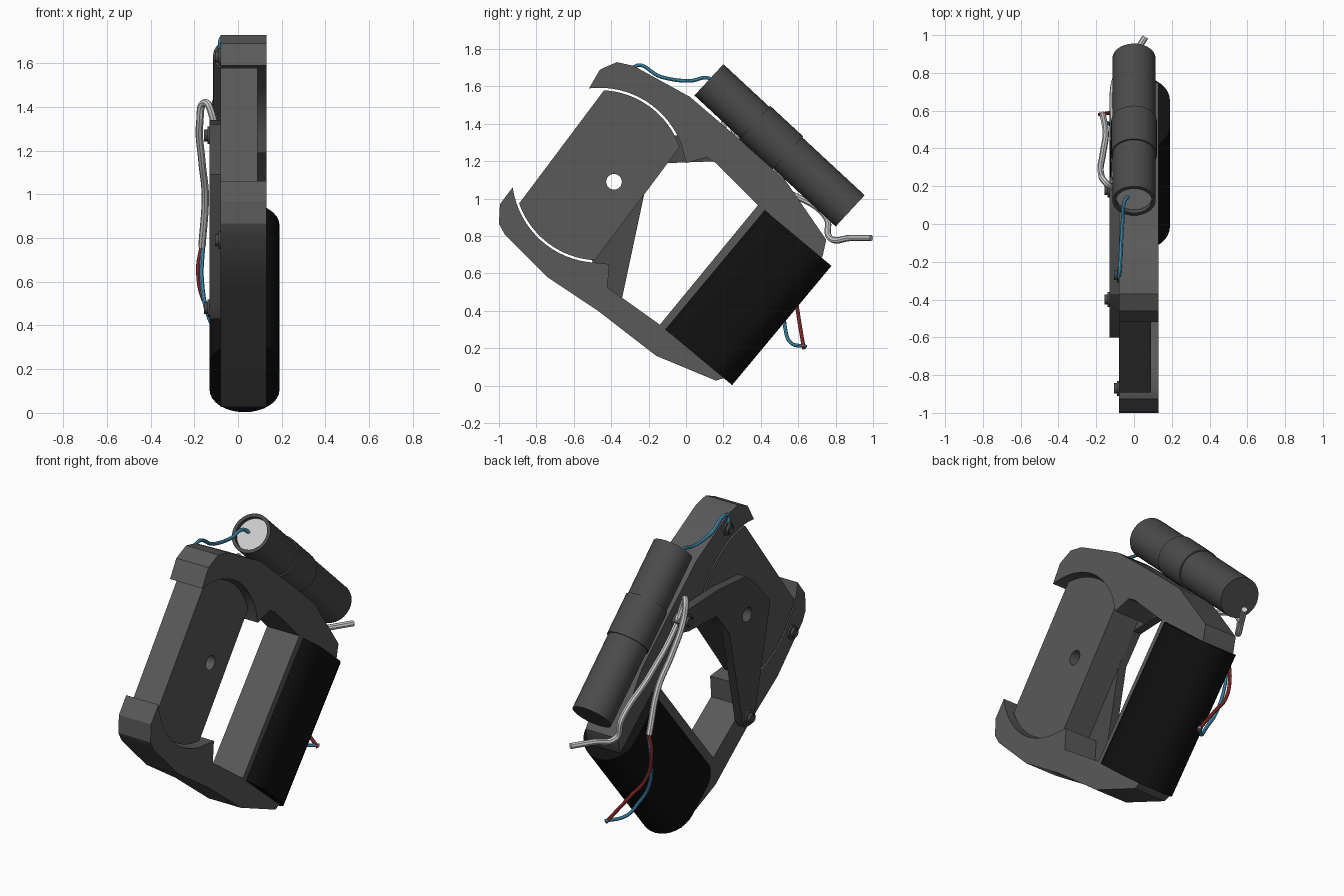
import bpy, bmesh, math
from mathutils import Vector, Matrix

if "Cube" in bpy.data.objects:
    bpy.data.objects.remove(bpy.data.objects["Cube"])

def material(name, r, g, b):
    m = bpy.data.materials.new(name)
    m.diffuse_color = (r, g, b, 1)
    m.use_nodes = True
    m.node_tree.nodes["Principled BSDF"].inputs["Base Color"].default_value = m.diffuse_color
    return m

STEEL = material("dark_steel", .1, .1, .1)
PLATE = material("darker_plate", .07, .07, .07)
BLACK = material("black_winding", .005, .005, .005)
CASE = material("dark_case", .07, .07, .07)
PALE = material("pale_grey", .6, .6, .6)
BLUE = material("blue", .07, .37, .6)
RED = material("red", .4, .04, .04)

def to_mesh(ob, mat, smooth=True):
    bpy.context.collection.objects.link(ob)
    bpy.ops.object.select_all(action='DESELECT')
    bpy.context.view_layer.objects.active = ob
    ob.select_set(True)
    if ob.type == 'CURVE':
        bpy.ops.object.convert(target='MESH')
        ob = bpy.context.object
    ob.data.materials.clear()
    ob.data.materials.append(mat)
    if smooth:
        bpy.ops.object.shade_smooth_by_angle(angle=math.radians(30))
    return ob

def frame(origin, ax, ay, az):
    m = Matrix((ax, ay, az)).transposed().to_4x4()
    m.translation = origin
    return m

def side(x):  # profile drawn in the YZ plane, thickness along X
    return frame((x, 0, 0), (0, 1, 0), (0, 0, 1), (1, 0, 0))

def slab(name, loops, depth, matrix, mat):
    cu = bpy.data.curves.new(name, 'CURVE')
    cu.dimensions = '2D'
    cu.fill_mode = 'BOTH'
    cu.extrude = depth / 2
    for pts in loops:
        s = cu.splines.new('POLY')
        s.points.add(len(pts) - 1)
        for p, q in zip(s.points, pts):
            p.co = (q[0], q[1], 0, 1)
        s.use_cyclic_u = True
    ob = bpy.data.objects.new(name, cu)
    ob.matrix_world = matrix
    return to_mesh(ob, mat)

def wire(name, pts, radius, mat):
    cu = bpy.data.curves.new(name, 'CURVE')
    cu.dimensions = '3D'
    cu.bevel_depth = radius
    cu.bevel_resolution = 2
    cu.resolution_u = 8
    cu.use_fill_caps = True
    s = cu.splines.new('BEZIER')
    s.bezier_points.add(len(pts) - 1)
    for b, p in zip(s.bezier_points, pts):
        b.co = p
        b.handle_left_type = b.handle_right_type = 'AUTO'
    return to_mesh(bpy.data.objects.new(name, cu), mat)

def cylinder(name, centre, axis, radius, length, mat, recess=0, segs=40):
    bm = bmesh.new()
    bmesh.ops.create_cone(bm, cap_ends=True, segments=segs, radius1=radius,
                          radius2=radius, depth=length)
    if recess:
        top = max(bm.faces, key=lambda f: f.calc_center_median().z)
        bmesh.ops.inset_region(bm, faces=[top], thickness=radius * .17)
        r = bmesh.ops.extrude_discrete_faces(bm, faces=[top])
        bmesh.ops.translate(bm, verts=r['faces'][0].verts, vec=(0, 0, -recess))
    me = bpy.data.meshes.new(name)
    bm.to_mesh(me)
    bm.free()
    ob = bpy.data.objects.new(name, me)
    ob.matrix_world = (Matrix.Translation(centre)
                       @ Vector(axis).to_track_quat('Z', 'Y').to_matrix().to_4x4())
    return to_mesh(ob, mat)

def arc(c, r, a0, a1, n=16):
    return [(c[0] + r * math.cos(a0 + (a1 - a0) * i / n),
             c[1] + r * math.sin(a0 + (a1 - a0) * i / n)) for i in range(n + 1)]

def angle(c, p):
    return math.atan2(p[1] - c[1], p[0] - c[0]) % math.tau

BORE = (-.463, 1.125)
PIVOT = (-.385, 1.09)
R = .468

# C-shaped core: two curved pole arms joined through the winding
upper = arc(BORE, R, angle(BORE, (-.03, 1.28)), angle(BORE, (-.52, 1.60)))
lower = arc(BORE, R, angle(BORE, (-.93, 1.06)), angle(BORE, (-.48, .66)))
core = ([(.385, .965), (.16, 1.19), (.11, 1.22), (0, 1.19)] + upper
        + [(-.46, 1.69), (-.37, 1.73), (-.28, 1.71), (.02, 1.545), (.26, 1.34),
           (.53, 1.10), (.75, .78), (.73, .69), (.2, .04), (.16, .027),
           (-.16, .16), (-.47, .40), (-.74, .58), (-.97, .81), (-1, .866),
           (-.995, .97)] + lower
        + [(-.41, .65), (-.42, .524), (-.35, .476), (-.14, .326)])
slab("core_frame", [core], .21, side(.025), STEEL)

# Rotor block with rounded ends and a shaft hole
tilt = math.atan2(.8, .6)
half = math.asin(.253 / .455)
rotor = (arc(BORE, .455, tilt - half, tilt + half)
         + arc(BORE, .455, tilt + math.pi - half, tilt + math.pi + half))
hole = arc(PIVOT, .042, 0, math.tau * 23 / 24, 23)
slab("rotor_block", [rotor, hole], .17, side(.005), STEEL)

# Angled bracket behind the rotor
bracket = [(.14, 1.33), (-.12, 1.34), (-.37, 1.32), (-.45, 1.26), (-.6, 1.09),
           (-.46, .49), (-.42, .43), (-.37, .43), (-.34, .476), (-.22, 1.04),
           (-.1, 1.19), (.16, 1.2), (.24, 1.22), (.25, 1.28), (.21, 1.32)]
slab("rear_bracket", [bracket, hole], .05, side(-.105), PLATE)

# Winding: stadium section around the core
cap = .16
stadium = (arc((.25 - cap, 0), cap, -math.pi / 2, math.pi / 2)
           + arc((cap - .25, 0), cap, math.pi / 2, math.pi * 1.5))
slab("winding", [stadium], .83,
     frame((.03, .32, .482), (0, .768, -.64), (-1, 0, 0), (0, .64, .768)), BLACK)

# Screws with washers
for i, (x, y, z) in enumerate([(-.08, -.27, 1.63), (-.08, -.87, .79),
                               (-.13, -.4, .48), (-.13, .18, 1.27)]):
    cylinder(f"washer_{i}", (x - .004, y, z), (-1, 0, 0), .04, .012, PLATE, segs=20)
    cylinder(f"screw_{i}", (x - .012, y, z), (-1, 0, 0), .027, .028, PLATE, .008, 16)

# Cylindrical case with sleeve and recessed pale end
axis = Vector((0, -.733, .68))
mid = Vector((0, .5, 1.285))
cylinder("cylinder_case", mid, axis, .114, 1.03, CASE, .03)
cylinder("case_sleeve", mid + axis * .06, axis, .121, .24, CASE)
cylinder("case_end_disc", mid + axis * .488, axis, .094, .008, PALE)

# Wires
wire("top_blue_wire", [(-.085, -.27, 1.65), (-.08, -.275, 1.705), (-.07, -.13, 1.65),
                       (-.06, .02, 1.63), (-.05, .12, 1.645), (-.03, .15, 1.62)], .01, BLUE)
wire("pale_cable", [(.06, .99, .79), (-.01, .88, .79), (-.08, .77, .79), (-.105, .75, .9),
                    (-.11, .5, 1.06), (-.105, .25, 1.25), (-.12, .2, 1.37),
                    (-.15, .22, 1.42), (-.175, .27, 1.33), (-.165, .37, 1.15),
                    (-.15, .47, 1), (-.165, .58, .76)], .017, PALE)
wire("lower_blue_wire", [(-.16, .58, .77), (-.165, .56, .6), (-.13, .53, .43),
                         (-.06, .53, .31), (0, .56, .23), (.08, .64, .21)], .01, BLUE)
wire("lower_red_wire", [(-.165, .58, .77), (-.182, .58, .65), (-.15, .585, .5),
                        (-.06, .6, .38), (.08, .63, .2)], .01, RED)
